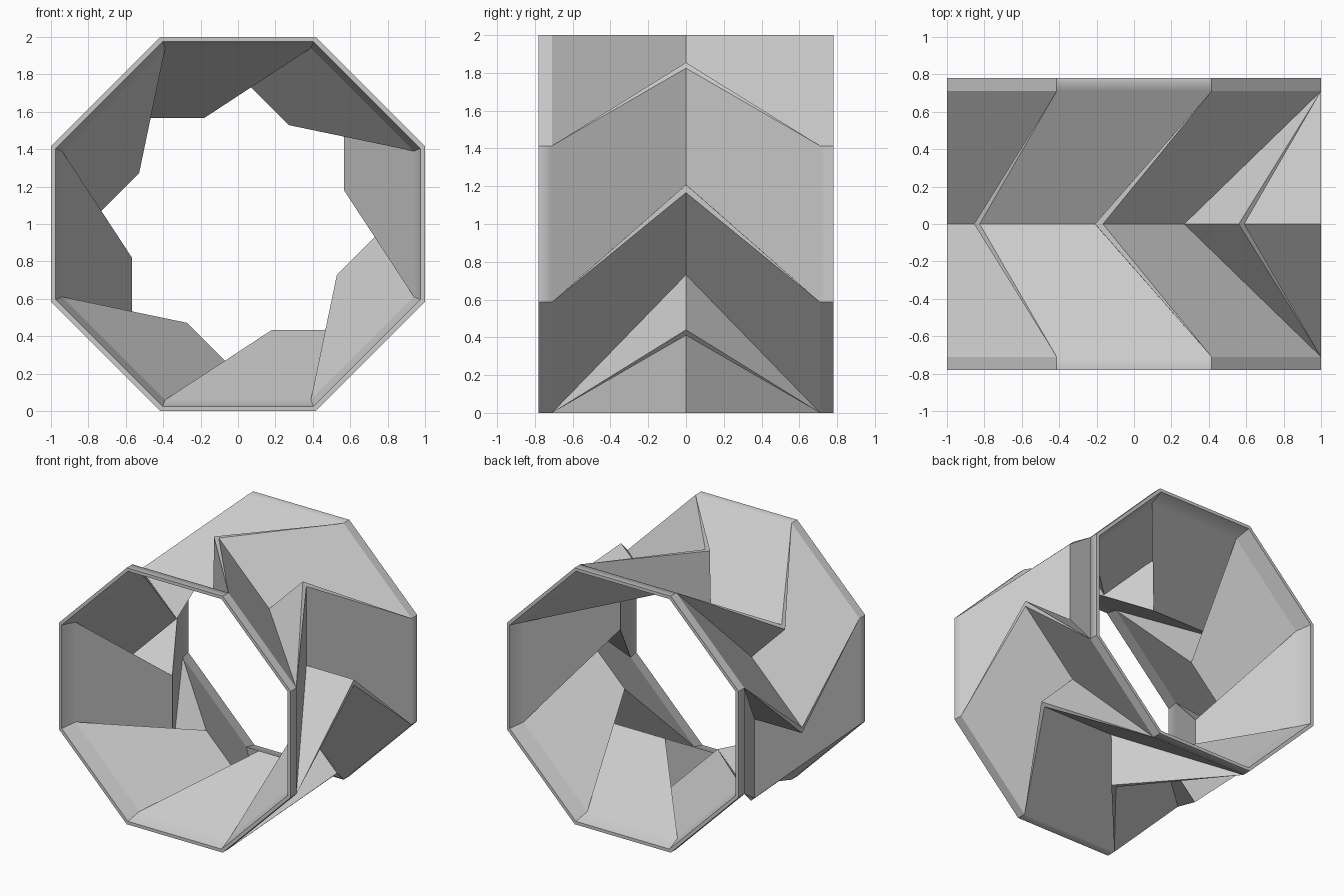
import bpy, bmesh, math
from mathutils import Vector, Matrix

cube = bpy.data.objects.get("Cube")
if cube:
    bpy.data.objects.remove(cube)

SIDES = 8
STEP = math.tau / SIDES
HALF = math.tan(STEP / 2)        # half side of an octagon of apothem 1
RIM_Y, FOLD_Y, INNER_Y = 0.78, 0.71, 0.66

# Mid-section points (x, z) of the top panel
TIP, TIP_BACK, VALLEY = (-0.825, 0.59), (-0.855, 0.56), (-0.21, 0.59)
TIP_IN, VALLEY_IN = (-0.822, 0.567), (-0.18, 0.567)

bm = bmesh.new()


def add_sector(k, side):
    """One end-to-middle strip of the folded tube: rim, panel, fold strip, flap."""
    turn = Matrix.Rotation(-k * STEP, 3, 'Y')
    neighbour = Matrix.Rotation(-STEP, 3, 'Y')

    def mid(p):
        return Vector((p[0], 0, p[1]))

    def corner(sign, apothem, y):
        return Vector((sign * HALF * apothem, side * y, apothem))

    def face(*points):
        verts = [bm.verts.new(turn @ p + Vector((0, 0, 1))) for p in points]
        return bm.faces.new(verts if side > 0 else verts[::-1])

    rim_l, rim_r = corner(-1, 1, RIM_Y), corner(1, 1, RIM_Y)
    out_l, out_r = corner(-1, 1, FOLD_Y), corner(1, 1, FOLD_Y)
    lip_l, lip_r = corner(-1, 0.975, RIM_Y), corner(1, 0.975, RIM_Y)
    in_l, in_r = corner(-1, 0.94, INNER_Y), corner(1, 0.94, INNER_Y)

    # outer skin
    face(rim_l, rim_r, out_r, out_l)
    face(out_l, out_r, mid(VALLEY), mid(TIP))
    face(out_l, mid(TIP), mid(TIP_BACK))
    face(out_l, mid(TIP_BACK), neighbour @ mid(VALLEY))
    # end lip
    face(lip_l, lip_r, rim_r, rim_l)
    # inner skin
    face(in_l, in_r, lip_r, lip_l)
    face(mid(TIP_IN), mid(VALLEY_IN), in_r, in_l)
    face(neighbour @ mid(VALLEY_IN), mid(TIP_IN), in_l)


for k in range(SIDES):
    for side in (1, -1):
        add_sector(k, side)

bmesh.ops.remove_doubles(bm, verts=bm.verts, dist=0.001)
bmesh.ops.recalc_face_normals(bm, faces=bm.faces)

# Soft rim bend on the upright and level sides only, crisp folds elsewhere
for f in bm.faces:
    f.smooth = True
for e in bm.edges:
    a, b = (v.co for v in e.verts)
    d = b - a
    level = min(abs(d.x), abs(d.z)) < 0.01
    rim_bend = abs(d.y) < 0.01 and abs(a.y) > 0.5
    e.smooth = rim_bend and level and e.calc_face_angle(math.pi) < math.radians(40)

mesh = bpy.data.meshes.new("folded_octagon_tube")
bm.to_mesh(mesh)
bm.free()
tube = bpy.data.objects.new("folded_octagon_tube", mesh)
bpy.context.collection.objects.link(tube)

weighted = tube.modifiers.new("weighted_normals", 'WEIGHTED_NORMAL')
weighted.keep_sharp = True
weighted.weight = 100

# Plain grey finish
grey = bpy.data.materials.new("plain_grey")
grey.use_nodes = True
colour = (0.6, 0.6, 0.6, 1)
grey.diffuse_color = colour
grey.node_tree.nodes["Principled BSDF"].inputs["Base Color"].default_value = colour
mesh.materials.append(grey)
